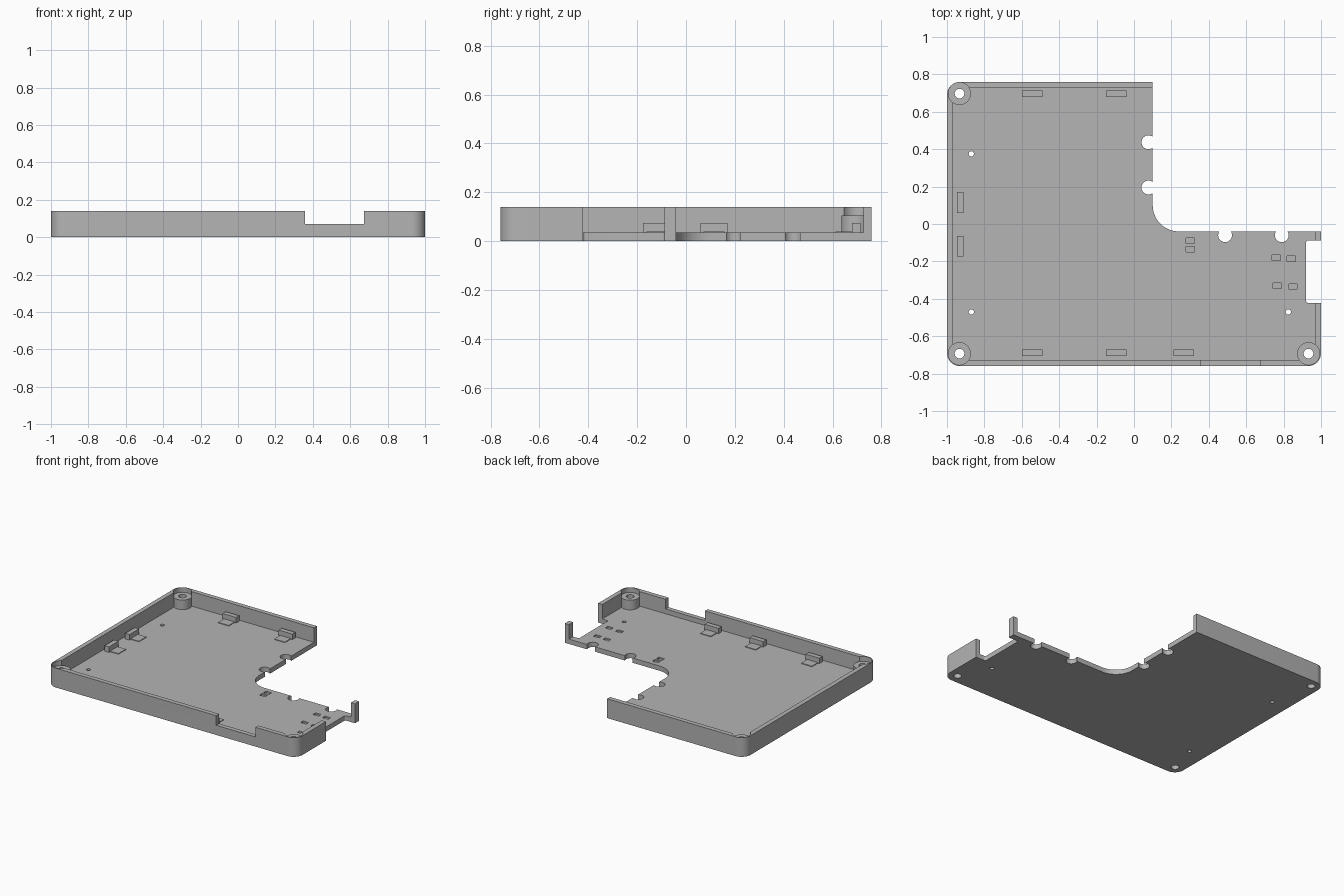
import bpy, bmesh, math
from mathutils import Vector

cube = bpy.data.objects.get("Cube")
if cube:
    bpy.data.objects.remove(cube, do_unlink=True)

grey = bpy.data.materials.new("light_grey_plastic")
colour = (0.46, 0.46, 0.46, 1)
grey.use_nodes = True
grey.diffuse_color = colour
grey.node_tree.nodes["Principled BSDF"].inputs["Base Color"].default_value = colour

HX, HY, TOP, FLOOR, WALL, CORNER = 1.0, 0.76, 0.14, 0.035, 0.033, 0.07


def rounded(corners, steps=10):
    """Outline with right-angled corners given as (x, y, radius)."""
    pts = []
    for i, (x, y, r) in enumerate(corners):
        p = Vector((x, y))
        if r == 0:
            pts.append(p)
            continue
        a = (Vector(corners[i - 1][:2]) - p).normalized()
        b = (Vector(corners[(i + 1) % len(corners)][:2]) - p).normalized()
        c = p + r * (a + b)
        for k in range(steps + 1):
            t = math.pi / 2 * k / steps
            pts.append(c - r * (b * math.cos(t) + a * math.sin(t)))
    return pts


def circle(x, y, r, n=32):
    return [Vector((x + r * math.cos(math.tau * k / n), y + r * math.sin(math.tau * k / n)))
            for k in range(n)]


def rect(x, y, w, d, r=0):
    return rounded([(x - w / 2, y - d / 2, r), (x + w / 2, y - d / 2, r),
                    (x + w / 2, y + d / 2, r), (x - w / 2, y + d / 2, r)])


def prism(name, outline, z0, z1):
    bm = bmesh.new()
    base = bm.faces.new([bm.verts.new((p.x, p.y, z0)) for p in outline])
    new = bmesh.ops.extrude_face_region(bm, geom=[base])["geom"]
    bmesh.ops.translate(bm, vec=(0, 0, z1 - z0),
                        verts=[g for g in new if isinstance(g, bmesh.types.BMVert)])
    bmesh.ops.recalc_face_normals(bm, faces=bm.faces)
    mesh = bpy.data.meshes.new(name)
    bm.to_mesh(mesh)
    bm.free()
    mesh.materials.append(grey)
    obj = bpy.data.objects.new(name, mesh)
    bpy.context.collection.objects.link(obj)
    return obj


def combine(target, operation, outline, z0, z1):
    """Apply one boolean step with a temporary prism."""
    tool = prism("cutter", outline, z0, z1)
    tool.hide_render = True
    mod = target.modifiers.new("step", "BOOLEAN")
    mod.operation, mod.object, mod.solver = operation, tool, "EXACT"
    bpy.context.view_layer.objects.active = target
    bpy.ops.object.modifier_apply(modifier=mod.name)
    bpy.data.objects.remove(tool, do_unlink=True)


# L-shaped tray, hollowed so only the outer sides keep walls
tray = prism("tray", rounded([
    (-HX, -HY, CORNER), (HX, -HY, CORNER), (HX, -0.04, 0), (0.1, -0.04, 0.14),
    (0.1, HY, 0), (-HX, HY, CORNER)]), 0, TOP)
combine(tray, "DIFFERENCE", rect(0, 0, 2 * (HX - WALL), 2 * (HY - WALL), CORNER - WALL), FLOOR, 0.3)

# Screw bosses, sunk into the corner walls
for x, y in ((-0.933, 0.697), (-0.933, -0.693), (0.933, -0.693)):
    combine(tray, "UNION", circle(x, y, 0.061), 0.01, 0.105)
    combine(tray, "DIFFERENCE", circle(x, y, 0.06), 0.105, 0.3)
    combine(tray, "DIFFERENCE", circle(x, y, 0.026), -0.1, 0.3)

# Side opening and front wall notch
combine(tray, "DIFFERENCE", rect(1.02, -0.255, 0.2, 0.335, 0.012), -0.1, 0.3)
combine(tray, "DIFFERENCE", rect(0.515, -HY, 0.315, 0.15), 0.07, 0.3)

# Round notches along the inner edges
for x, y in ((0.077, 0.437), (0.077, 0.195), (0.487, -0.06), (0.79, -0.06)):
    combine(tray, "DIFFERENCE", circle(x, y, 0.037), -0.1, 0.3)

# Small pin holes
for x, y in ((-0.87, 0.375), (-0.87, -0.47), (0.825, -0.47)):
    combine(tray, "DIFFERENCE", circle(x, y, 0.014, 20), -0.1, 0.3)

# Shallow recesses in the floor
for x, y in ((0.765, -0.33), (0.85, -0.335), (0.76, -0.18), (0.84, -0.185),
             (0.30, -0.135), (0.30, -0.09)):
    combine(tray, "DIFFERENCE", rect(x, y, 0.045, 0.03), FLOOR - 0.01, 0.1)

bpy.ops.object.select_all(action="DESELECT")
tray.select_set(True)
bpy.context.view_layer.objects.active = tray
bpy.ops.object.shade_smooth_by_angle(angle=math.radians(30))


# Board supports: an upright block with a thin pad on its inner side
def support(name, x, y, inward):
    dx, dy = inward
    size = (0.035, 0.11) if dx else (0.11, 0.035)
    pad = (0.07, 0.085) if dx else (0.085, 0.07)
    prism(name + "_block", rect(x, y, *size), FLOOR - 0.005, 0.075)
    prism(name + "_pad", rect(x + dx * 0.05, y + dy * 0.05, *pad), FLOOR - 0.005, FLOOR + 0.005)


for i, x in enumerate((-0.545, -0.095)):
    support(f"back_support_{i + 1}", x, 0.697, (0, -1))
for i, x in enumerate((-0.545, -0.095, 0.265)):
    support(f"front_support_{i + 1}", x, -0.688, (0, 1))
for i, y in enumerate((0.115, -0.12)):
    support(f"left_support_{i + 1}", -0.93, y, (1, 0))
